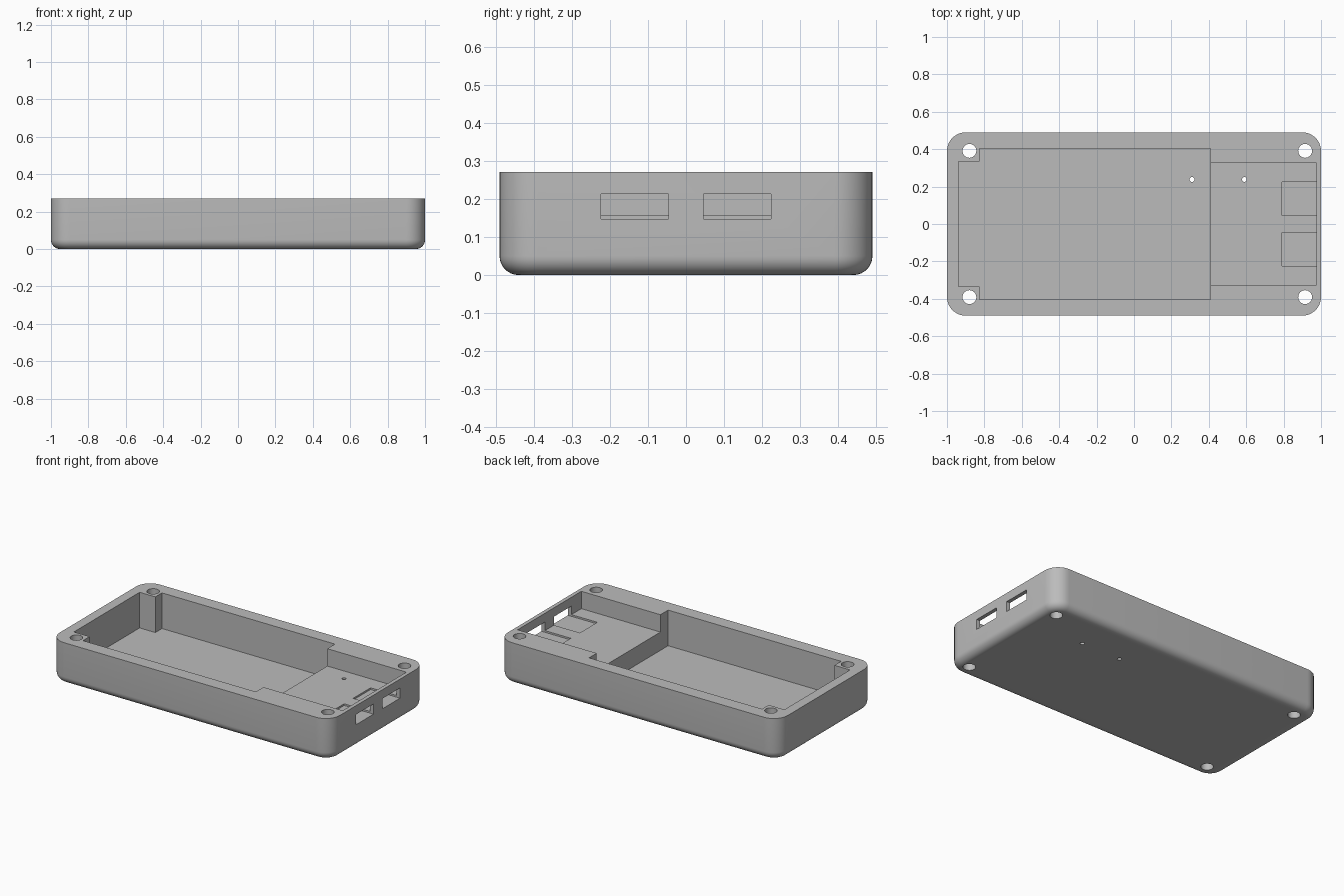
import bpy, bmesh, math

if "Cube" in bpy.data.objects:
    bpy.data.objects.remove(bpy.data.objects["Cube"])

HX, HY, H = 1.0, 0.49, 0.27      # half length, half width, height
CORNER, FILLET = 0.10, 0.05      # upright corner radius, bottom edge radius

grey = bpy.data.materials.new("grey plastic")
grey.diffuse_color = (0.5, 0.5, 0.5, 1)
grey.use_nodes = True
grey.node_tree.nodes["Principled BSDF"].inputs["Base Color"].default_value = grey.diffuse_color


def rounded_ring(inset, n=10):
    """Outline of the case, shrunk by inset."""
    r, pts = CORNER - inset, []
    for k, (sx, sy) in enumerate([(1, 1), (-1, 1), (-1, -1), (1, -1)]):
        for i in range(n + 1):
            a = (k + i / n) * math.pi / 2
            pts.append((sx * (HX - CORNER) + r * math.cos(a),
                        sy * (HY - CORNER) + r * math.sin(a)))
    return pts


def loft(name, layers):
    """Closed solid through a stack of (outline, z) layers."""
    bm = bmesh.new()
    rings = [[bm.verts.new((x, y, z)) for x, y in pts] for pts, z in layers]
    n = len(rings[0])
    bm.faces.new(rings[0][::-1])
    bm.faces.new(rings[-1])
    for a, b in zip(rings, rings[1:]):
        for i in range(n):
            j = (i + 1) % n
            bm.faces.new((a[i], a[j], b[j], b[i]))
    mesh = bpy.data.meshes.new(name)
    bm.to_mesh(mesh)
    bm.free()
    mesh.materials.append(grey)
    obj = bpy.data.objects.new(name, mesh)
    bpy.context.collection.objects.link(obj)
    return obj


def prism(name, pts, z0, z1):
    return loft(name, [(pts, z0), (pts, z1)])


def box(name, x0, x1, y0, y1, z0, z1):
    return prism(name, [(x0, y0), (x1, y0), (x1, y1), (x0, y1)], z0, z1)


def drill(name, x, y, r, n):
    pts = [(x + r * math.cos(2 * math.pi * i / n),
            y + r * math.sin(2 * math.pi * i / n)) for i in range(n)]
    return prism(name, pts, -0.1, 0.5)


# Case body with rounded corners and a rounded bottom edge
layers = []
for i in range(9):
    a = i / 8 * math.pi / 2
    layers.append((rounded_ring(FILLET * (1 - math.sin(a))), FILLET * (1 - math.cos(a))))
layers.append((rounded_ring(0), H))
case = loft("case_tray", layers)

# Deep compartment, notched around the two screw posts
cutters = [prism("compartment_cutter", [
    (-0.825, -0.403), (0.41, -0.403), (0.41, 0.403), (-0.825, 0.403),
    (-0.825, 0.335), (-0.937, 0.335), (-0.937, -0.335), (-0.825, -0.335)], 0.04, 0.5)]

# Shallow circuit board shelf
cutters.append(box("shelf_cutter", 0.3, 0.975, -0.325, 0.325, 0.158, 0.5))

# Port windows with their shallow recesses in the shelf
for y0, y1 in ((0.046, 0.224), (-0.224, -0.046)):
    cutters.append(box("port_cutter", 0.79, 1.1, y0, y1, 0.147, 0.213))

# Screw holes and small indicator holes
for x in (-0.88, 0.915):
    for y in (-0.391, 0.391):
        cutters.append(drill("screw_hole_cutter", x, y, 0.037, 32))
for x in (0.31, 0.59):
    cutters.append(drill("indicator_hole_cutter", x, 0.238, 0.013, 20))

bpy.context.view_layer.objects.active = case
case.select_set(True)
for c in cutters:
    m = case.modifiers.new("cut", 'BOOLEAN')
    m.operation, m.solver, m.object = 'DIFFERENCE', 'EXACT', c
    bpy.ops.object.modifier_apply(modifier=m.name)
    bpy.data.objects.remove(c)

bpy.ops.object.shade_smooth_by_angle(angle=math.radians(30))
